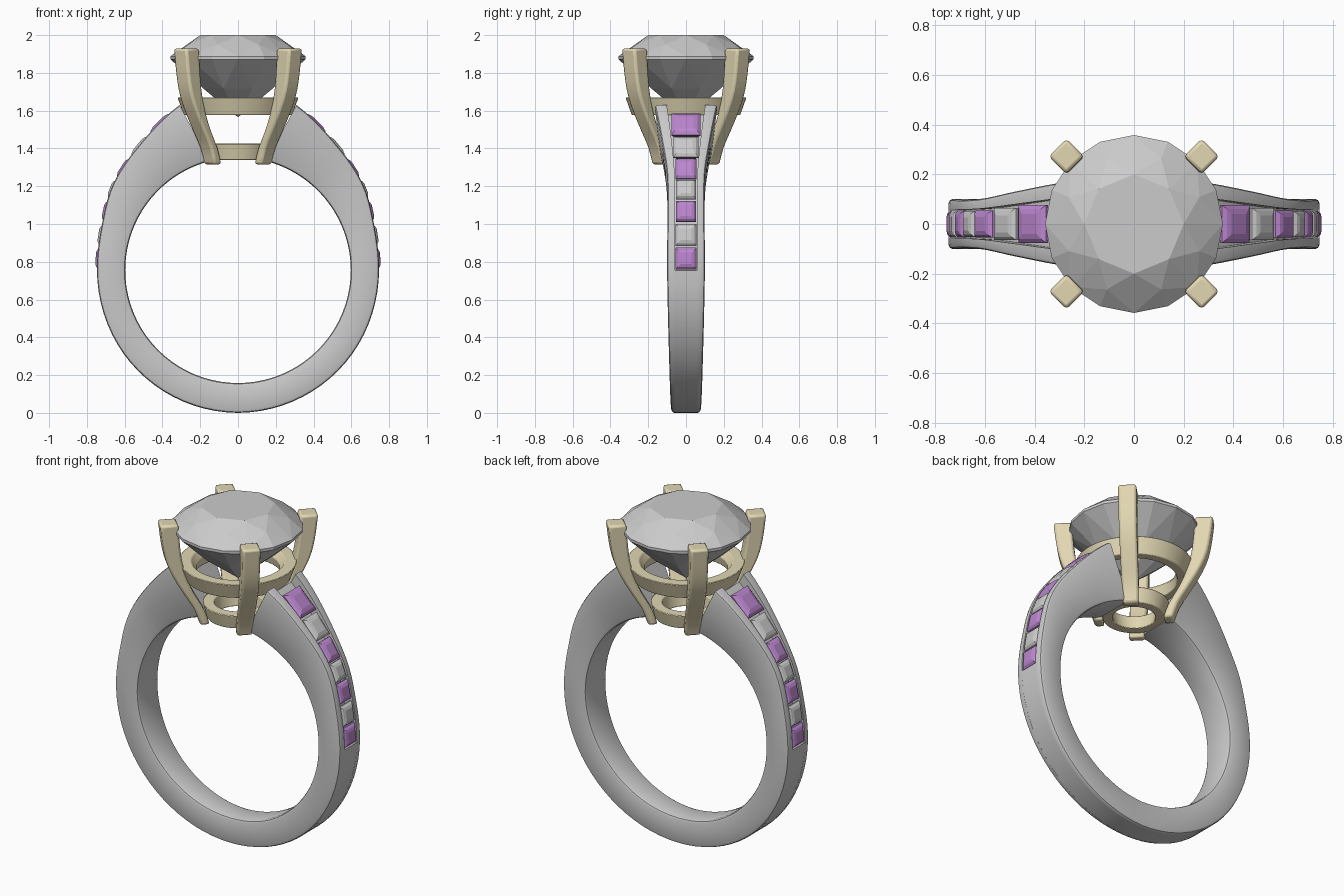
import bpy, bmesh
from math import sin, cos, pi, radians
from mathutils import Vector

if "Cube" in bpy.data.objects:
    bpy.data.objects.remove(bpy.data.objects["Cube"])

CZ, RI = 0.755, 0.597          # finger hole centre height and radius


def material(name, rgb):
    m = bpy.data.materials.new(name)
    m.diffuse_color = (*rgb, 1)
    m.use_nodes = True
    m.node_tree.nodes["Principled BSDF"].inputs["Base Color"].default_value = m.diffuse_color
    return m


GOLD = material("pale_gold", (0.76, 0.68, 0.45))
PURPLE = material("purple_stone", (0.50, 0.24, 0.62))


def finish(bm, name, mat=None, smooth=None, mirror=None, bevel=0):
    bmesh.ops.recalc_face_normals(bm, faces=bm.faces[:])
    me = bpy.data.meshes.new(name)
    bm.to_mesh(me)
    bm.free()
    ob = bpy.data.objects.new(name, me)
    bpy.context.collection.objects.link(ob)
    if mat:
        me.materials.append(mat)
    if smooth:
        bpy.ops.object.select_all(action='DESELECT')
        ob.select_set(True)
        bpy.context.view_layer.objects.active = ob
        bpy.ops.object.shade_smooth_by_angle(angle=radians(smooth))
    if bevel:
        b = ob.modifiers.new("bevel", 'BEVEL')
        b.width, b.segments, b.angle_limit = bevel, 2, radians(40)
    if mirror:
        ob.modifiers.new("mirror", 'MIRROR').use_axis = mirror
    return ob


def loft(bm, rings, caps=(True, True), closed=False):
    vs = [[bm.verts.new(p) for p in r] for r in rings]
    n = len(vs[0])
    for a, b in zip(vs, vs[1:] + (vs[:1] if closed else [])):
        for i in range(n):
            bm.faces.new((a[i], a[(i + 1) % n], b[(i + 1) % n], b[i]))
    for cap, r in zip(caps, (vs[0], vs[-1])):
        if cap and not closed:
            bm.faces.new(r)


def curve(keys, x):
    """Smooth interpolation through (x, value) keys."""
    def slope(i):
        a, b = keys[max(i - 1, 0)], keys[min(i + 1, len(keys) - 1)]
        return (b[1] - a[1]) / (b[0] - a[0])
    x = min(max(x, keys[0][0]), keys[-1][0])
    i = max(j for j in range(len(keys) - 1) if keys[j][0] <= x)
    (x0, y0), (x1, y1) = keys[i], keys[i + 1]
    h = x1 - x0
    t = (x - x0) / h
    return (y0 * (1 + 2 * t) * (1 - t) ** 2 + slope(i) * h * t * (1 - t) ** 2
            + y1 * t * t * (3 - 2 * t) + slope(i + 1) * h * t * t * (t - 1))


OUTER = [(-90, .755), (-45, .751), (0, .747), (18, .759), (34, .802), (50, .839), (59, .872), (70.5, .928)]
WIDTH = [(-90, .077), (-45, .088), (0, .1), (38, .1), (55, .13), (70.5, .165)]
CHANNEL = [(-90, .058), (0, .058), (38, .06), (55, .078), (70.5, .102)]


def polar(r, a):
    return Vector((r * cos(radians(a)), 0, CZ + r * sin(radians(a))))


def outer(a):
    return polar(curve(OUTER, a), a)


# band: right half lofted from the bottom up to the flared shoulder, with a stone channel
stations = [-90 + 4.5 * i for i in range(20)] + [0, 0.2] + [3.525 * i for i in range(1, 21)]
rings = []
for a in stations:
    ro, w, c = curve(OUTER, a), curve(WIDTH, a), curve(CHANNEL, a)
    wi = min(w, .1) + .5 * max(0, w - .1)
    d = .06 if a > .1 else .0005
    p0, p1 = polar(RI, a + 5 * max(0, (a - 30) / 40.5)), outer(a)
    e = .016
    half = [(RI, wi - e), (RI + .3 * e, wi - .3 * e), (RI + e, wi), (ro - e, w),
            (ro - .3 * e, w - .3 * e), (ro, w - e), (ro, c), (ro - d, c)]
    sec = half + [(r, -y) for r, y in reversed(half)]
    rings.append([p0.lerp(p1, (r - RI) / (ro - RI)) + Vector((0, y, 0)) for r, y in sec])
bm = bmesh.new()
loft(bm, rings, caps=(False, True))
finish(bm, "band", smooth=35, mirror=(True, False, False))


# channel stones: step-cut squares alternating purple and clear
def angle_at(z):
    return min((i * .1 for i in range(706)), key=lambda a: abs(outer(a).z - z))


spans = [(.76, .875, .055), (.885, 1.0, .055), (1.015, 1.125, .054), (1.135, 1.235, .052),
         (1.245, 1.35, .055), (1.36, 1.468, .065), (1.478, 1.59, .076)]
for k, name in enumerate(("purple_channel_stones", "clear_channel_stones")):
    bm = bmesh.new()
    for z0, z1, w in spans[k::2]:
        p, q = outer(angle_at(z0)), outer(angle_at(z1))
        mid, u = (p + q) / 2, (q - p).normalized()
        n, l = Vector((u.z, 0, -u.x)), (q - p).length / 2
        tiers = []
        for h, s in ((-.065, .5), (-.018, 1), (-.008, 1), (.004, .8), (.01, .52)):
            tiers.append([mid + n * h + u * (l * s * i) + Vector((0, w * s * j, 0))
                          for i, j in ((-1, -1), (1, -1), (1, 1), (-1, 1))])
        loft(bm, tiers)
    finish(bm, name, PURPLE if k == 0 else None, mirror=(True, False, False))

# centre stone: round brilliant cut as the hull of its facet corners
bm = bmesh.new()
for n, off, r, z in ((8, 0, .2, 2.0), (8, .5, .285, 1.95), (16, 0, .358, 1.888),
                     (16, 0, .358, 1.872), (8, .5, .2, 1.718), (1, 0, 0, 1.565)):
    for i in range(n):
        t = 2 * pi * (i + off) / n
        bm.verts.new((r * cos(t), r * sin(t), z))
bmesh.ops.convex_hull(bm, input=bm.verts[:])
bmesh.ops.dissolve_limit(bm, angle_limit=radians(1), verts=bm.verts[:], edges=bm.edges[:])
finish(bm, "centre_stone")

# four prongs: curved bars on the diagonals
C = [(1.315, .133), (1.40, .153), (1.5, .193), (1.6, .228), (1.7, .252), (1.8, .264), (1.93, .273)]
R = [(1.315, .026), (1.5, .027), (1.7, .043), (1.93, .05)]
T = [(1.315, .043), (1.5, .047), (1.93, .05)]
rad, tan = Vector((1, 1, 0)).normalized(), Vector((-1, 1, 0)).normalized()
bm = bmesh.new()
rings = []
for i in range(15):
    z = 1.315 + i * .615 / 14
    c = curve(C, z)
    rings.append([Vector((c, c, z)) + rad * (curve(R, z) * s) + tan * (curve(T, z) * t)
                  for s, t in ((-1, -1), (1, -1), (1, 1), (-1, 1))])
loft(bm, rings)
finish(bm, "prongs", GOLD, smooth=35, mirror=(True, True, False), bevel=.013)

# two tapered support rings under the stone
for name, prof in (("upper_gallery_ring", [(.32, 1.67), (.287, 1.577), (.235, 1.577), (.225, 1.63), (.255, 1.67)]),
                   ("lower_gallery_ring", [(.192, 1.412), (.185, 1.425), (.165, 1.34), (.115, 1.34), (.125, 1.425), (.18, 1.428)])):
    if name.startswith("lower"):
        prof = [(.192, 1.425), (.17, 1.34), (.115, 1.34), (.13, 1.425)]
    bm = bmesh.new()
    loft(bm, [[(r * cos(t), r * sin(t), z) for r, z in prof]
              for t in (2 * pi * i / 64 for i in range(64))], closed=True)
    finish(bm, name, GOLD, smooth=35, bevel=.004)
